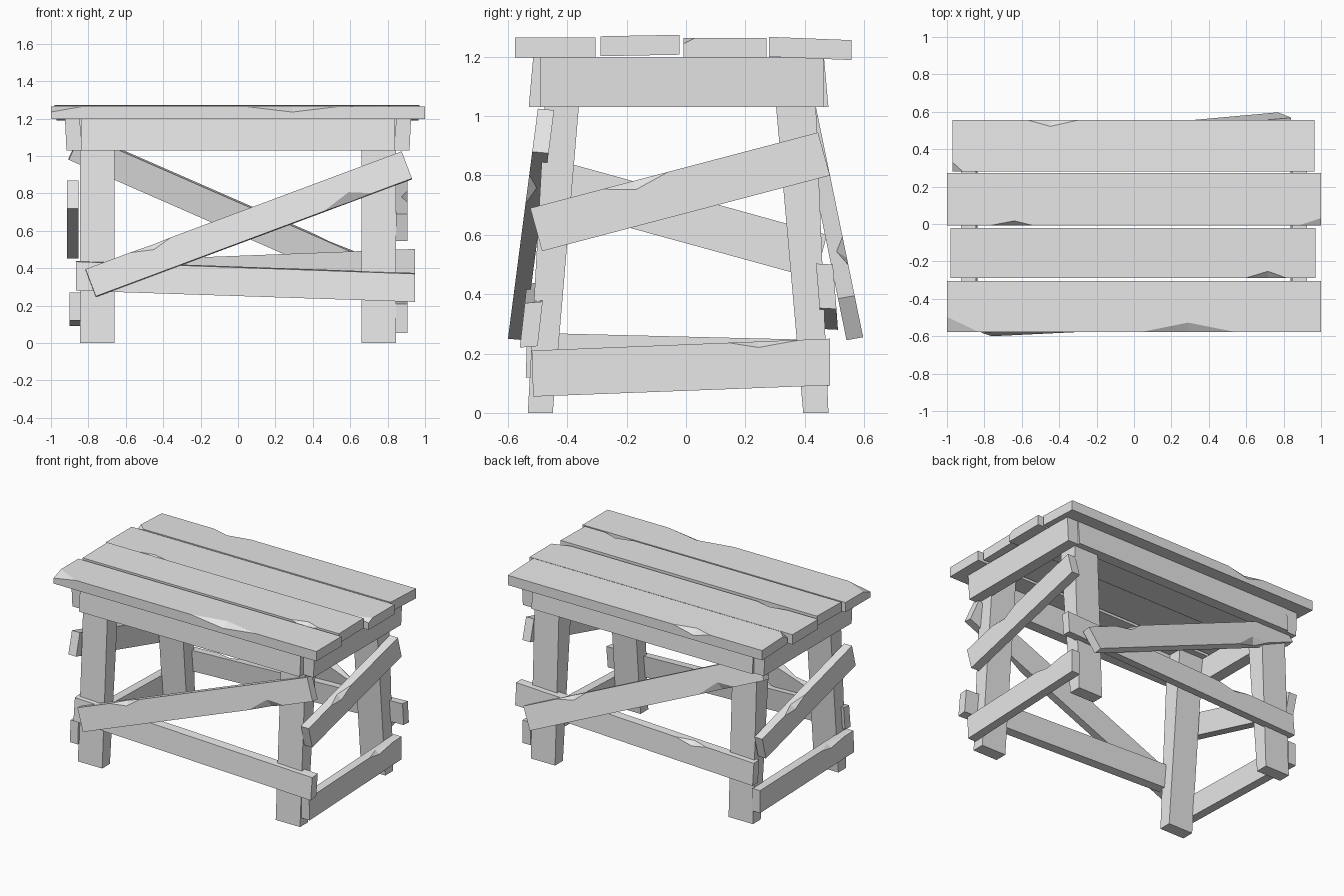
import bpy
import bmesh
from mathutils import Vector

old = bpy.data.objects.get("Cube")
if old:
    bpy.data.objects.remove(old, do_unlink=True)

mat = bpy.data.materials.new("pale_grey_wood")
mat.use_nodes = True
mat.diffuse_color = (0.8, 0.8, 0.8, 1)
mat.node_tree.nodes["Principled BSDF"].inputs["Base Color"].default_value = (0.8, 0.8, 0.8, 1)


def board(name, quad, depth, chips=(), corners=()):
    """Plank from an outer quad and a depth vector.
    chips: (edge, start, peak, end, size on face, size on side)
    corners: (corner, cut along next edge, cut along previous edge, cut in depth)"""
    quad, depth = [Vector(p) for p in quad], Vector(depth)
    inner = [p + depth for p in quad]
    bm = bmesh.new()
    bank = {}

    def vert(p):
        key = tuple(round(c, 5) for c in p)
        if key not in bank:
            bank[key] = bm.verts.new(p)
        return bank[key]

    def face(points):
        bm.faces.new([vert(p) for p in points])

    front = []
    for i in range(4):
        j = (i + 1) % 4
        a, b = quad[i], quad[j]
        across = ((quad[i - 1] - a) + (quad[(j + 1) % 4] - b)).normalized()
        front.append(a)
        edge = [a]
        for e, t0, tm, t1, size, side in sorted(chips):
            if e == i:
                s, m, f = (a.lerp(b, t) for t in (t0, tm, t1))
                p, q = m + across * size, m + depth.normalized() * side
                front += [s, p, f]
                edge += [s, q, f]
                face((s, q, p))
                face((p, q, f))
        face(edge + [b, inner[j], inner[i]])
    face(front)
    face(inner[::-1])
    bmesh.ops.recalc_face_normals(bm, faces=bm.faces)

    # Break off corners with a slanted cut
    for c, along, back, deep in corners:
        o = quad[c]
        p = o + (quad[(c + 1) % 4] - o).normalized() * along
        q = o + (quad[c - 1] - o).normalized() * back
        r = o + depth.normalized() * deep
        n = (q - p).cross(r - p)
        if n.dot(o - p) < 0:
            n.negate()
        cut = bmesh.ops.bisect_plane(bm, geom=bm.verts[:] + bm.edges[:] + bm.faces[:],
                                     plane_co=p, plane_no=n, clear_outer=True)
        rim = [g for g in cut["geom_cut"] if isinstance(g, bmesh.types.BMEdge)]
        bmesh.ops.holes_fill(bm, edges=rim)
    mesh = bpy.data.meshes.new(name)
    bm.to_mesh(mesh)
    bm.free()
    mesh.materials.append(mat)
    obj = bpy.data.objects.new(name, mesh)
    bpy.context.collection.objects.link(obj)
    return obj


def top_plank(name, x0, x1, y0, y1, z0, z1, chips, corners=()):
    board(name, [(x0, y0, z0), (x1, y0, z0), (x1, y1, z1), (x0, y1, z1)],
          (0, 0, -0.067), chips, corners)


# Table top
top_plank("top_plank_front", -1, 1, -0.577, -0.305, 1.265, 1.265,
          [(0, 0.52, 0.645, 0.77, 0.05, 0.03)], [(0, 0.17, 0.08, 0.03)])
top_plank("top_plank_mid_front", -0.98, 0.97, -0.288, -0.022, 1.269, 1.274,
          [(0, 0.81, 0.87, 0.92, 0.035, 0.03)])
top_plank("top_plank_mid_back", -1, 1, -0.008, 0.272, 1.264, 1.264,
          [(0, 0.115, 0.18, 0.23, 0.025, 0.03)], [(1, 0.04, 0.12, 0.02)])
top_plank("top_plank_back", -0.97, 0.965, 0.28, 0.557, 1.267, 1.256,
          [(2, 0.65, 0.73, 0.795, 0.035, 0.035)], [(0, 0.055, 0.05, 0.03)])

# Aprons under the top
for name, s in (("front", -1), ("back", 1)):
    low, high = (-0.53, -0.515) if s < 0 else (0.48, 0.465)
    board("apron_" + name, [(-0.84, low, 1.03), (0.84, low, 1.03),
                            (0.84, high, 1.197), (-0.84, high, 1.197)],
          (0, -0.075 * s, 0))
for name, s in (("left", 1), ("right", -1)):
    board("apron_" + name, [(0.917 * s, -0.49, 1.03), (0.917 * s, 0.463, 1.03),
                            (0.925 * s, 0.463, 1.197), (0.925 * s, -0.49, 1.197)],
          (-0.08 * s, 0, 0))

# Tapered, leaning legs
for side, s in (("left", 1), ("right", -1)):
    x = 0.845 * s
    board("front_leg_" + side, [(x, -0.533, 0), (x, -0.449, 0),
                                (x, -0.347, 1.197), (x, -0.467, 1.197)],
          (-0.185 * s, 0, 0))
    board("back_leg_" + side, [(x, 0.395, 0), (x, 0.48, 0),
                               (x, 0.431, 1.197), (x, 0.289, 1.197)],
          (-0.185 * s, 0, 0))

# Long lower rails
board("front_rail", [(-0.865, -0.553, 0.28), (0.945, -0.56, 0.22),
                     (0.945, -0.543, 0.37), (-0.865, -0.537, 0.435)],
      (0, 0.06, 0.005))
board("back_rail", [(0.945, 0.507, 0.35), (-0.865, 0.512, 0.28),
                    (-0.865, 0.498, 0.43), (0.945, 0.495, 0.5)],
      (0, -0.057, 0.003), [(2, 0.2, 0.26, 0.33, 0.025, 0.03)])

# Long diagonal braces, leaning outward at the bottom
def lean(points, y, slope):
    return [(x, y + slope * (z - 0.25), z) for x, z in points]


brace_chips = [(0, 0.72, 0.81, 0.875, 0.05, 0.03), (2, 0.73, 0.79, 0.86, 0.03, 0.03)]
board("front_brace",
      lean([(-0.76, 0.25), (0.93, 0.88), (0.875, 1.025), (-0.815, 0.395)], -0.6, 0.13),
      (0, 0.055, -0.005), brace_chips)
board("back_brace",
      lean([(0.77, 0.255), (-0.905, 0.99), (-0.84, 1.13), (0.84, 0.395)], 0.598, -0.205),
      (0, -0.056, -0.01), brace_chips)

# Short rails and braces on both ends
rail_chip = [(2, 0.1, 0.24, 0.34, 0.02, 0.03)]
end_chip = [(2, 0.52, 0.64, 0.75, 0.03, 0.03)]


def end_board(name, x, points, chips):
    board(name, [(x, y, z) for y, z in points], (-0.06 if x > 0 else 0.06, 0, 0), chips)


end_board("left_rail", 0.905, [(-0.515, 0.055), (0.485, 0.093), (0.485, 0.25), (-0.52, 0.21)],
          rail_chip)
end_board("right_rail", -0.9, [(0.48, 0.09), (-0.54, 0.12), (-0.535, 0.27), (0.48, 0.245)],
          rail_chip)
end_board("left_brace", 0.905, [(-0.485, 0.545), (0.485, 0.80), (0.445, 0.945), (-0.525, 0.69)],
          end_chip)
end_board("right_brace", -0.913, [(0.435, 0.452), (-0.54, 0.72), (-0.5, 0.87), (0.475, 0.6)],
          end_chip)
